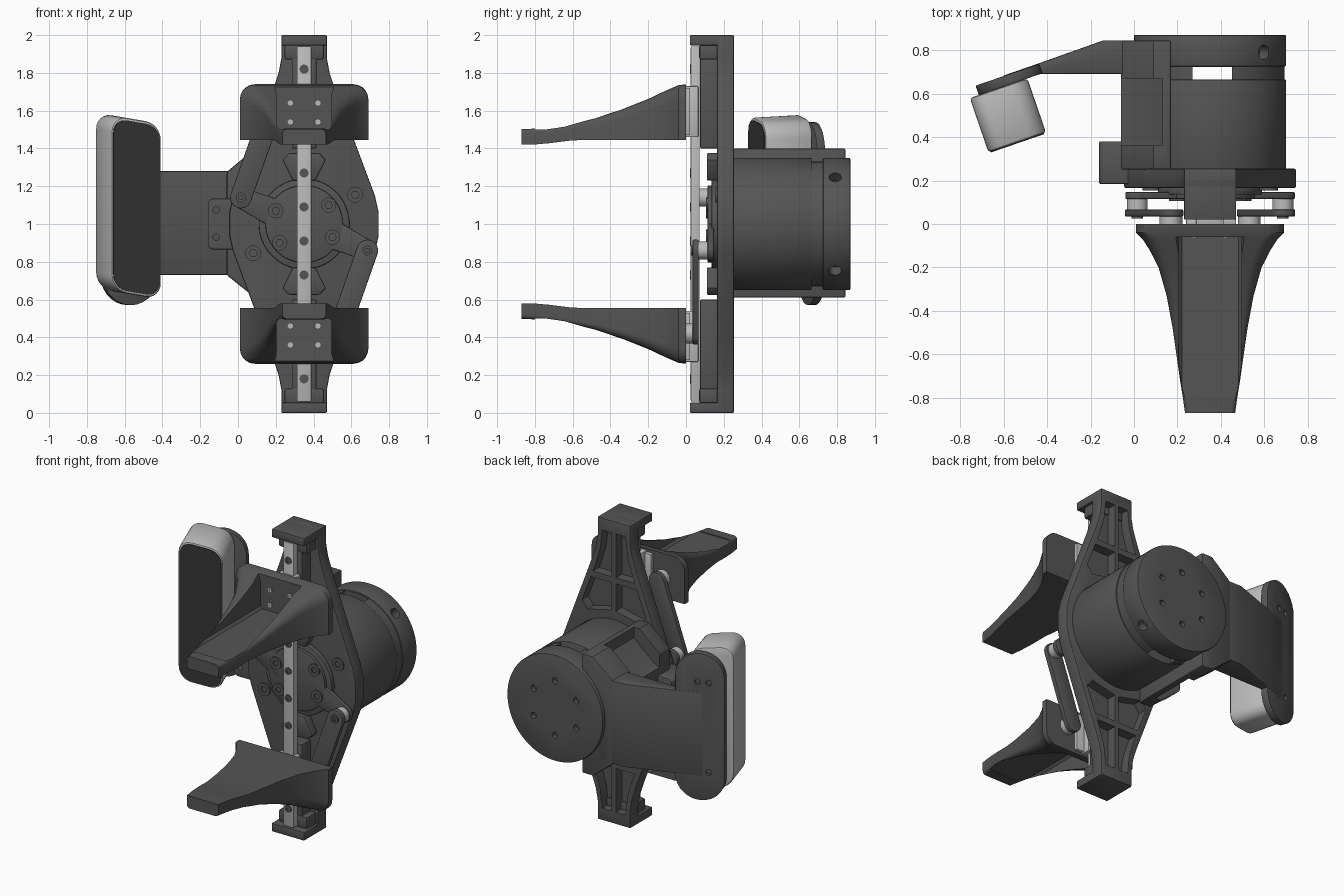
import bpy, bmesh, math
from mathutils import Matrix, Vector

if "Cube" in bpy.data.objects:
    bpy.data.objects.remove(bpy.data.objects["Cube"])

CX, CZ = 0.35, 1.0          # main axis of the mechanism (runs along y)


def material(name, v):
    m = bpy.data.materials.new(name)
    m.diffuse_color = (v, v, v, 1)
    m.use_nodes = True
    m.node_tree.nodes["Principled BSDF"].inputs["Base Color"].default_value = m.diffuse_color
    return m


DARK, LIGHT, BLACK = material("dark", 0.09), material("light", 0.5), material("black", 0.035)


def finish(name, bm, mat, bevel=0):
    bmesh.ops.recalc_face_normals(bm, faces=bm.faces)
    me = bpy.data.meshes.new(name)
    bm.to_mesh(me)
    bm.free()
    ob = bpy.data.objects.new(name, me)
    bpy.context.collection.objects.link(ob)
    me.materials.append(mat)
    if bevel:
        b = ob.modifiers.new("bevel", 'BEVEL')
        b.width, b.segments, b.limit_method, b.angle_limit = bevel, 2, 'ANGLE', math.radians(40)
        apply(ob, b)
    return ob


def apply(ob, mod):
    bpy.context.view_layer.objects.active = ob
    bpy.ops.object.modifier_apply(modifier=mod.name)


def cut(ob, *cutters):
    for c in cutters:
        m = ob.modifiers.new("cut", 'BOOLEAN')
        m.operation, m.object, m.solver = 'DIFFERENCE', c, 'EXACT'
        apply(ob, m)
        bpy.data.objects.remove(c)


def prism(name, pts, a, b, mat=DARK, axis='y', bevel=0):
    """Extrude a 2D outline along y (points x,z) or z (points x,y)."""
    bm = bmesh.new()
    put = (lambda p, t: (p[0], t, p[1])) if axis == 'y' else (lambda p, t: (p[0], p[1], t))
    lo, hi = [[bm.verts.new(put(p, t)) for p in pts] for t in (a, b)]
    n = len(pts)
    bm.faces.new(lo)
    bm.faces.new(hi[::-1])
    for i in range(n):
        bm.faces.new((lo[i], lo[(i + 1) % n], hi[(i + 1) % n], hi[i]))
    return finish(name, bm, mat, bevel)


def arc(x, z, r, a0, a1, n):
    return [(x + r * math.cos(math.radians(a0 + (a1 - a0) * i / n)),
             z + r * math.sin(math.radians(a0 + (a1 - a0) * i / n))) for i in range(n + 1)]


def disc(name, x, z, r, a, b, mat=DARK, n=32, axis='y', bevel=0):
    return prism(name, arc(x, z, r, 0, 360, n)[:-1], a, b, mat, axis, bevel)


def box(name, x0, x1, y0, y1, z0, z1, mat=DARK, bevel=0):
    return prism(name, [(x0, z0), (x1, z0), (x1, z1), (x0, z1)], y0, y1, mat, 'y', bevel)


def capsule(p, q, r0, r1):
    d = math.degrees(math.atan2(q[1] - p[1], q[0] - p[0]))
    return arc(*p, r0, d + 90, d + 270, 14) + arc(*q, r1, d - 90, d + 90, 14)


def round_rect(u, z, hu, hz, r):
    out = []
    for k, (su, sz) in enumerate([(1, 1), (-1, 1), (-1, -1), (1, -1)]):
        out += arc(u + su * (hu - r), z + sz * (hz - r), r, 90 * k, 90 * k + 90, 6)
    return out


def screw(name, x, z, y, r, mat=DARK, h=0.01):
    """Socket-head screw facing the front."""
    cut(disc(name, x, z, r, y - h, y + 0.005, mat, 20),
        disc("socket", x, z, r * 0.5, y - 2 * h, y - h * 0.2, mat, 6))


def spin(p):
    return (2 * CX - p[0], 2 * CZ - p[1])


# Main frame plate with ribbed pockets in the back
q = [(0.12, 1.0), (0.12, 0.88), (0.135, 0.80), (0.165, 0.71), (0.27, 0.43), (0.375, 0.15), (0.395, 0.06)]
half = q + [(x, -z) for x, z in q[::-1]]
outline = [(CX + x, CZ + z) for x, z in half] + [(CX - x, CZ + z) for x, z in half[::-1]]
frame = prism("frame_plate", outline, 0.165, 0.255, bevel=0.008)
pockets = [[(0.015, 0.92), (0.085, 0.92), (0.1, 0.79), (0.13, 0.69), (0.153, 0.63), (0.015, 0.63)],
           [(0.015, 0.59), (0.168, 0.59), (0.232, 0.42), (0.19, 0.37), (0.015, 0.41)]]
for sx in (1, -1):
    for sz in (1, -1):
        for p in pockets:
            cut(frame, prism("pocket", [(CX + sx * x, CZ + sz * z) for x, z in p], 0.19, 0.3))

for up in (1, -1):
    end = "upper" if up == 1 else "lower"
    zz = lambda a, b: sorted((CZ + up * a, CZ + up * b))
    # End stops, stepped shoulder, spine and central bumper
    box(end + "_end_block", 0.23, 0.47, 0.02, 0.252, *zz(0.945, 1.0), bevel=0.006)
    box(end + "_end_step", 0.245, 0.455, 0.07, 0.2, *zz(0.87, 0.95), bevel=0.012)
    box(end + "_spine", 0.285, 0.415, 0.075, 0.17, *zz(0.4, 0.9), bevel=0.006)
    prism(end + "_bumper", [(CX + x, CZ + up * z) for x, z in
          [(-0.06, 0.23), (0.06, 0.23), (0.115, 0.34), (0.08, 0.375), (-0.08, 0.375), (-0.115, 0.34)]],
          0.11, 0.17, bevel=0.008)
    # Sliding carriage
    box(end + "_carriage", 0.285, 0.415, -0.005, 0.065, *zz(0.46, 0.73), LIGHT, 0.005)
    box(end + "_carriage_top", 0.24, 0.47, -0.005, 0.022, *zz(0.47, 0.72), LIGHT, 0.004)

# Guide rail with screws
box("guide_rail", 0.312, 0.388, 0.025, 0.072, 0.06, 1.94, LIGHT, 0.005)
for z in (0.18, 0.73, 0.91, 1.09, 1.27, 1.82):
    screw("rail_screw", CX, z, 0.026, 0.024, DARK, 0.006)

# Gripper fingers: lofted sections (y, half width, top z, bottom z), pocketed, then mirrored
sections = [(0, .34, 1.74, 1.445), (-.04, .34, 1.735, 1.445), (-.07, .31, 1.722, 1.445),
            (-.12, .278, 1.70, 1.445), (-.2, .237, 1.662, 1.445), (-.33, .2, 1.61, 1.445),
            (-.48, .172, 1.56, 1.445), (-.6, .155, 1.532, 1.443), (-.72, .138, 1.513, 1.428),
            (-.8, .125, 1.505, 1.421), (-.87, .115, 1.502, 1.42)]
bm = bmesh.new()
rings = []
for y, w, t, b in sections:
    r = 0.27 * (t - b)
    pts = [(CX + w, b)] + arc(CX + w - r, t - r, r, 0, 90, 5) + arc(CX - w + r, t - r, r, 90, 180, 5) + [(CX - w, b)]
    rings.append([bm.verts.new((x, y, z)) for x, z in pts])
n = len(rings[0])
for a, b in zip(rings, rings[1:]):
    for i in range(n):
        bm.faces.new((a[i], a[(i + 1) % n], b[(i + 1) % n], b[i]))
bm.faces.new(rings[0])
bm.faces.new(rings[-1])
finger = finish("upper_finger", bm, DARK)
cut(finger, prism("finger_pocket", [(0.205, 1.515), (0.22, 1.5), (0.48, 1.5), (0.495, 1.515), (0.495, 1.69),
    (0.57, 1.9), (0.13, 1.9), (0.205, 1.69)], -0.8, -0.06))
lower = bpy.data.objects.new("lower_finger", finger.data.copy())
bpy.context.collection.objects.link(lower)
lower.data.transform(Matrix.Translation((0, 0, 2)) @ Matrix.Scale(-1, 4, (0, 0, 1)))
lower.data.flip_normals()
for x in (0.277, 0.423):
    for z in (1.54, 1.64):
        for s in (z, 2 - z):
            screw("finger_screw", x, s, -0.06, 0.014, LIGHT, 0.005)

# Rotor crank disc, arms, links and pivots (two-fold symmetric)
disc("rotor_disc", CX, CZ, 0.24, 0.135, 0.17, n=64, bevel=0.006)
disc("rotor_hub", CX, CZ, 0.205, 0.115, 0.14, n=64, bevel=0.005)
same = lambda p: p
for side, f in (("upper", same), ("lower", spin)):
    pivot, slide = f((0.015, 1.14)), f((0.17, 1.58))
    prism(side + "_crank_arm", capsule(f((0.2, 1.055)), pivot, 0.075, 0.055), 0.115, 0.147, bevel=0.005)
    prism(side + "_link", capsule(pivot, slide, 0.057, 0.057), 0.035, 0.067, bevel=0.005)
    disc(side + "_pivot_spacer", *pivot, 0.048, 0.066, 0.117, LIGHT)
    disc(side + "_slide_spacer", *slide, 0.052, -0.005, 0.037, LIGHT)
    screw(side + "_pivot_screw", *pivot, 0.035, 0.026)
    screw(side + "_plate_screw", *f((0.62, 1.155)), 0.165, 0.042)
    for p in ((0.2, 1.07), (0.48, 1.1)):
        screw("rotor_screw", *f(p), 0.115, 0.04)

# Motor: body, slotted neck, end cap with radial and axial holes
disc("motor_body", CX, CZ, 0.35, 0.25, 0.665, n=96, bevel=0.006)
neck = disc("motor_neck", CX, CZ, 0.343, 0.66, 0.735, n=96)
cut(neck, box("slot", 0.27, 0.45, 0.64, 0.722, 0.5, 1.5))
cap = disc("motor_cap", CX, CZ, 0.35, 0.725, 0.87, n=96, bevel=0.006)
for k in range(6):
    a = math.radians(60 * k + 30)
    cut(cap, disc("hole", CX + 0.18 * math.cos(a), CZ + 0.18 * math.sin(a), 0.02, 0.84, 0.9, n=16))
for a in (45, -45):
    c = disc("hole", 0, 0, 0.033, 0.29, 0.4, n=20, axis='z')
    c.data.transform(Matrix.Translation((CX, 0.79, CZ)) @ Matrix.Rotation(math.radians(90 - a), 4, 'Y'))
    cut(cap, c)

# Motor bracket: collar, flange and cranked arm
collar = prism("bracket_collar", [(0.17, 1.4), (0.09, 1.4), (-0.06, 1.275), (-0.06, 0.73), (0.09, 0.61), (0.17, 0.61)],
               0.25, 0.845, bevel=0.01)
for up in (1, -1):
    cut(collar, prism("recess", [(x, CZ + up * z) for x, z in
        [(-0.1, 0.17), (-0.02, 0.2), (0.13, 0.33), (0.13, 0.5), (-0.1, 0.5)]], 0.36, 0.67))
flange = prism("bracket_flange", round_rect(-0.05, CZ, 0.11, 0.135, 0.03), 0.185, 0.38, bevel=0.005)
cut(flange, *[disc("hole", -0.115, z, 0.018, 0.1, 0.5, n=16) for z in (0.93, 1.075)])
prism("bracket_arm", [(0.05, 0.845), (-0.14, 0.845), (-0.45, 0.735), (-0.6, 0.683), (-0.59, 0.64),
                      (-0.43, 0.69), (0.05, 0.69)], 0.73, 1.28, axis='z', bevel=0.006)

# Sensor head: back plate, pale housing and dark front window
TURN = Matrix.Rotation(math.radians(19), 4, 'Z')
back = prism("sensor_back_plate", capsule((0, 0.725), (0, 1.385), 0.155, 0.155), -0.023, 0.023, bevel=0.004)
for u in (-0.035, 0.035):
    for z in (0.76, 1.35):
        cut(back, disc("hole", u - 0.02, z, 0.019, 0.005, 0.1, n=16))
back.data.transform(Matrix.Translation((-0.575, 0.665, 0)) @ TURN)
house = prism("sensor_housing", round_rect(0, 1.095, 0.14, 0.465, 0.085), -0.132, 0.132, LIGHT, bevel=0.014)
window = prism("sensor_window", round_rect(0, 1.095, 0.13, 0.452, 0.075), -0.136, -0.12, BLACK)
for ob in (house, window):
    ob.data.transform(Matrix.Translation((-0.58, 0.5, 0)) @ TURN)
    for v in ob.data.vertices:
        v.co.z -= 0.17 * (v.co.x + 0.58)

# Smooth round surfaces, keep hard edges
bpy.ops.object.select_all(action='SELECT')
bpy.ops.object.shade_smooth_by_angle(angle=math.radians(30))
